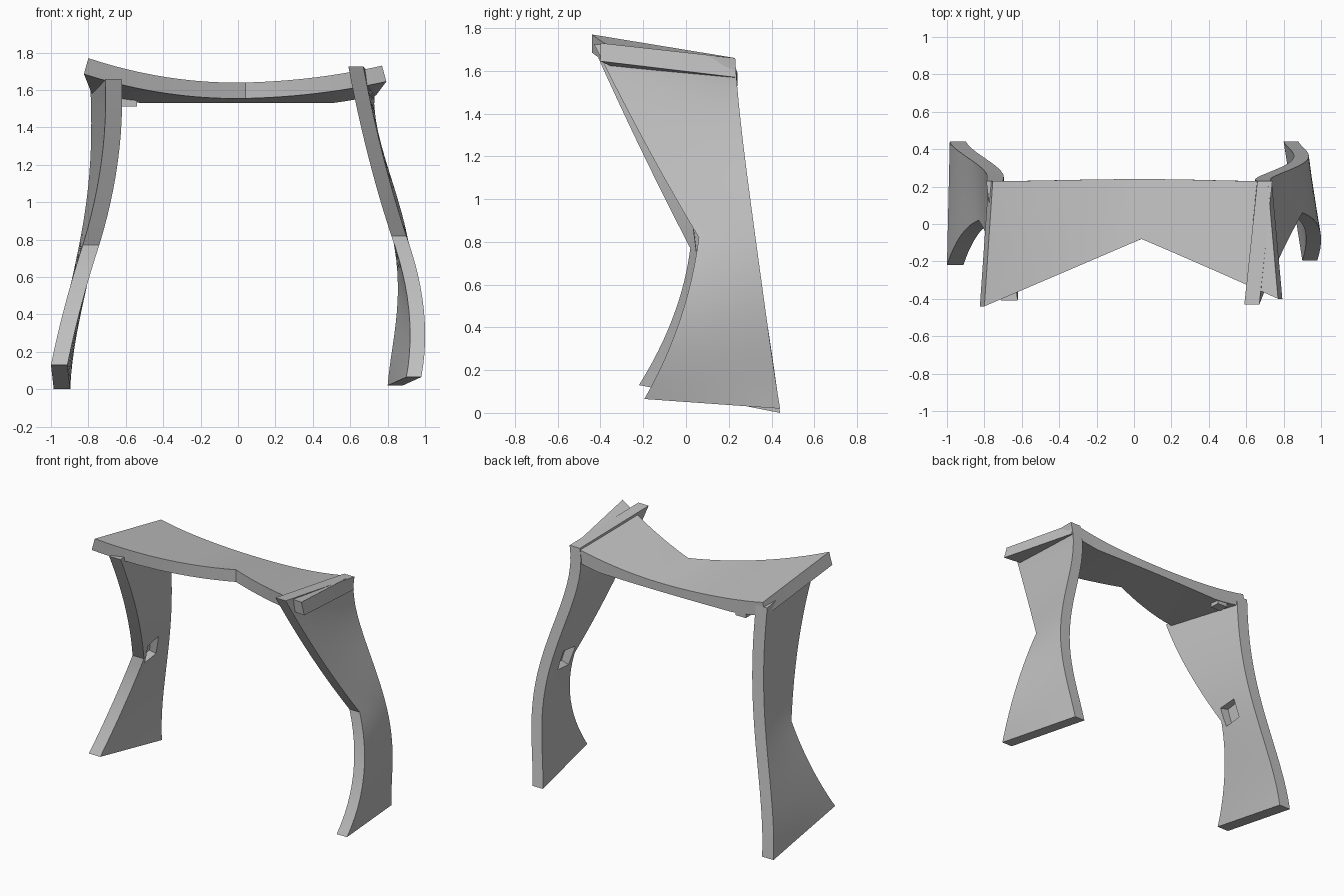
import bpy, bmesh
from mathutils import Vector

if "Cube" in bpy.data.objects:
    bpy.data.objects.remove(bpy.data.objects["Cube"])

HALF = 12   # segments on each side of the waist
COLS = 6    # segments across a panel

grey = bpy.data.materials.new("plain grey")
grey.diffuse_color = (0.52, 0.52, 0.52, 1)
grey.use_nodes = True
grey.node_tree.nodes["Principled BSDF"].inputs["Base Color"].default_value = grey.diffuse_color


def through(pts, t):
    """Smooth curve through evenly spaced points."""
    n = len(pts) - 1
    out = Vector((0, 0, 0))
    for i, p in enumerate(pts):
        w = 1.0
        for j in range(n + 1):
            if j != i:
                w *= (t * n - j) / (i - j)
        out += w * Vector(p)
    return out


def panel(name, front_a, front_b, back, offset):
    """Bent slab: a front edge broken at the waist, one smooth back edge.
    offset(point, depth) gives the matching point on the other skin."""
    bm = bmesh.new()
    skins = ([], [])
    for i in range(2 * HALF + 1):
        t = i / (2 * HALF)
        f = through(front_a, 2 * t) if t <= 0.5 else through(front_b, 2 * t - 1)
        b = through(back, t)
        f2, b2 = offset(f, 0), offset(b, 1)
        skins[0].append([bm.verts.new(f.lerp(b, c / COLS)) for c in range(COLS + 1)])
        skins[1].append([bm.verts.new(f2.lerp(b2, c / COLS)) for c in range(COLS + 1)])
    o, n = skins
    for i in range(2 * HALF):
        for g in skins:
            for c in range(COLS):
                bm.faces.new((g[i][c], g[i][c + 1], g[i + 1][c + 1], g[i + 1][c]))
        for c in (0, COLS):
            bm.faces.new((o[i][c], o[i + 1][c], n[i + 1][c], n[i][c]))
    for i in (0, 2 * HALF):
        for c in range(COLS):
            bm.faces.new((o[i][c], o[i][c + 1], n[i][c + 1], n[i][c]))
    bmesh.ops.recalc_face_normals(bm, faces=bm.faces)
    me = bpy.data.meshes.new(name)
    bm.to_mesh(me)
    bm.free()
    me.materials.append(grey)
    ob = bpy.data.objects.new(name, me)
    bpy.context.collection.objects.link(ob)
    return ob


def activate(ob):
    bpy.ops.object.select_all(action='DESELECT')
    ob.select_set(True)
    bpy.context.view_layer.objects.active = ob


def box(name, loc, size, rot=(0, 0, 0)):
    bpy.ops.mesh.primitive_cube_add(size=1, location=loc, rotation=rot)
    ob = bpy.context.object
    ob.name = name
    ob.scale = size
    ob.data.materials.append(grey)
    return ob


def pocket(leg, loc, rot):
    """Square recess in the inner face beside the waist."""
    cutter = box("pocket_cutter", loc, (0.11, 0.13, 0.14), rot)
    cutter.hide_render = True
    activate(leg)
    mod = leg.modifiers.new("pocket", 'BOOLEAN')
    mod.operation = 'DIFFERENCE'
    mod.solver = 'EXACT'
    mod.object = cutter
    bpy.ops.object.modifier_apply(modifier=mod.name)
    bpy.data.objects.remove(cutter, do_unlink=True)


# Left leg, given by its outer skin
left = panel(
    "left_leg",
    [(-1.0, -0.22, 0.13), (-0.925, -0.06, 0.45), (-0.83, 0.02, 0.77)],
    [(-0.83, 0.02, 0.77), (-0.73, -0.205, 1.22), (-0.71, -0.41, 1.66)],
    [(-0.985, 0.44, 0), (-0.925, 0.38, 0.42), (-0.84, 0.32, 0.82),
     (-0.79, 0.27, 1.22), (-0.79, 0.23, 1.63)],
    lambda p, d: p + Vector((0.088, 0, 0)))
pocket(left, (-0.745, 0.108, 0.80), (0.12, 0.2, 0))

# Right leg, given by its outer skin
right = panel(
    "right_leg",
    [(0.98, -0.195, 0.065), (0.993, -0.03, 0.43), (0.90, 0.06, 0.82)],
    [(0.90, 0.06, 0.82), (0.775, -0.185, 1.25), (0.67, -0.43, 1.725)],
    [(0.88, 0.44, 0.02), (0.93, 0.38, 0.42), (0.905, 0.325, 0.82),
     (0.785, 0.27, 1.24), (0.74, 0.23, 1.66)],
    lambda p, d: p + Vector((-0.08, 0, 0)))
pocket(right, (0.825, 0.148, 0.82), (0.12, -0.28, 0))


# Seat, given by its top skin; the underside is flat along the back
def underside(p, depth):
    z = max(1.53, p.z - 0.09) if depth else p.z - 0.085
    return Vector((p.x * 1.03, p.y, z))


seat = panel(
    "seat",
    [(-0.80, -0.44, 1.77), (-0.38, -0.26, 1.668), (0.04, -0.08, 1.64)],
    [(0.04, -0.08, 1.64), (0.41, -0.24, 1.667), (0.77, -0.40, 1.73)],
    [(-0.755, 0.23, 1.66), (-0.36, 0.235, 1.605), (0.03, 0.24, 1.59),
     (0.38, 0.235, 1.607), (0.715, 0.23, 1.66)],
    underside)

# Small lug under the back of the seat
box("seat_lug", (-0.58, 0.19, 1.54), (0.08, 0.07, 0.055))

for ob in (left, right, seat):
    activate(ob)
    bpy.ops.object.shade_smooth_by_angle(angle=0.5)
